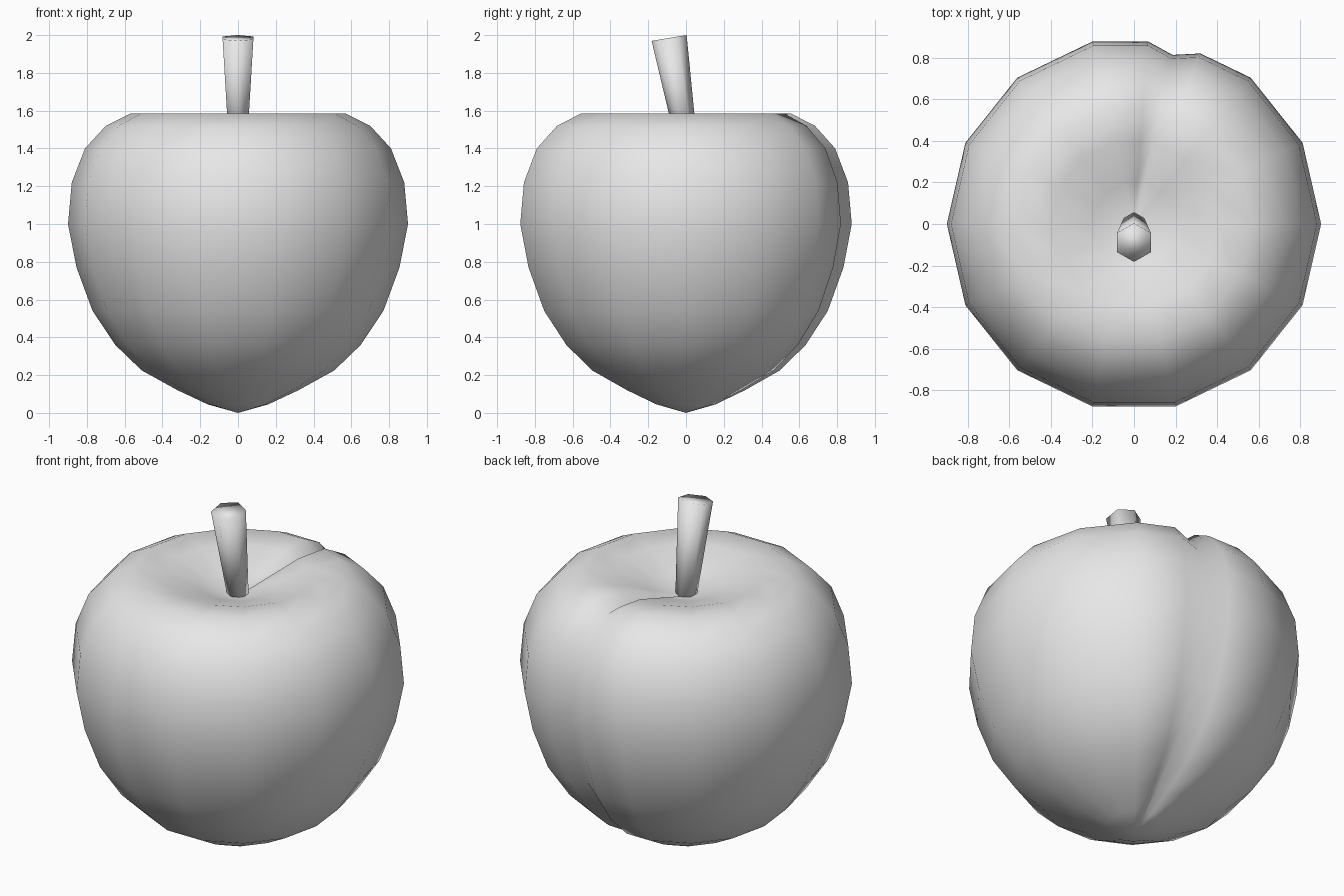
import bpy, bmesh
from math import pi, sin, cos, radians
from mathutils import Vector, Matrix

if "Cube" in bpy.data.objects:
    bpy.data.objects.remove(bpy.data.objects["Cube"], do_unlink=True)

grey = bpy.data.materials.new("plain_grey")
grey.use_nodes = True
grey.diffuse_color = (0.8, 0.8, 0.8, 1)
grey.node_tree.nodes["Principled BSDF"].inputs["Base Color"].default_value = (0.8, 0.8, 0.8, 1)


def loft(name, rings):
    """Skin a list of rings; a one-point ring closes to a tip, others get a flat cap."""
    bm = bmesh.new()
    loops = [[bm.verts.new(p) for p in ring] for ring in rings]
    for low, high in zip(loops, loops[1:]):
        n = max(len(low), len(high))
        for i in range(n):
            j = (i + 1) % n
            if len(low) == 1:
                bm.faces.new((low[0], high[j], high[i]))
            elif len(high) == 1:
                bm.faces.new((low[i], low[j], high[0]))
            else:
                bm.faces.new((low[i], low[j], high[j], high[i]))
    for end in (loops[0], loops[-1]):
        if len(end) > 1:
            bm.faces.new(end)
    bmesh.ops.recalc_face_normals(bm, faces=bm.faces)
    for face in bm.faces:
        face.smooth = True
    mesh = bpy.data.meshes.new(name)
    bm.to_mesh(mesh)
    bm.free()
    mesh.materials.append(grey)
    obj = bpy.data.objects.new(name, mesh)
    bpy.context.collection.objects.link(obj)
    return obj


# Fruit body: (radius, height) from the bottom tip, over the rim, into the dimple
profile = [(0, 0), (0.16, 0.045), (0.32, 0.12), (0.51, 0.225), (0.65, 0.36),
           (0.77, 0.54), (0.855, 0.77), (0.9, 1.0), (0.88, 1.22), (0.81, 1.4),
           (0.7, 1.52), (0.57, 1.585), (0.4, 1.57), (0.2, 1.51), (0, 1.45)]
SIDES, SEAM = 14, 3
SEAM_DEPTH = 0.066


def body_ring(k):
    r, z = profile[k]
    if r == 0:
        return [Vector((0, 0, z))]
    ring = [Vector((r * cos(2 * pi * i / SIDES), r * sin(2 * pi * i / SIDES), z))
            for i in range(SIDES)]
    before, seam, after = ring[SEAM - 1:SEAM + 2]
    # Push the seam inward along the profile normal, fading near the poles
    (r0, z0), (r1, z1) = profile[k - 1], profile[k + 1]
    tangent = Vector((r1 - r0, z1 - z0)).normalized()
    depth = SEAM_DEPTH * min(1, r / 0.5)
    out = Vector((seam.x, seam.y, 0)).normalized()
    pressed = seam - depth * (out * tangent.y - Vector((0, 0, tangent.x)))
    # Extra edge loops on both sides keep the seam narrow
    ring[SEAM:SEAM + 1] = [before.lerp(seam, 0.67), pressed, after.lerp(seam, 0.67)]
    return ring


loft("fruit_body", [body_ring(k) for k in range(len(profile))])

# Stem: six-sided, flaring upward and leaning to the front
STEM_LENGTH = 0.59
lean = Matrix.Translation((0, 0.008, 1.403)) @ Matrix.Rotation(radians(9.5), 4, 'X')


def stem_ring(r, h):
    return [lean @ Vector((r * sin(i * pi / 3), r * cos(i * pi / 3), h)) for i in range(6)]


loft("stem", [stem_ring(0.054, 0), stem_ring(0.094, STEM_LENGTH)])
